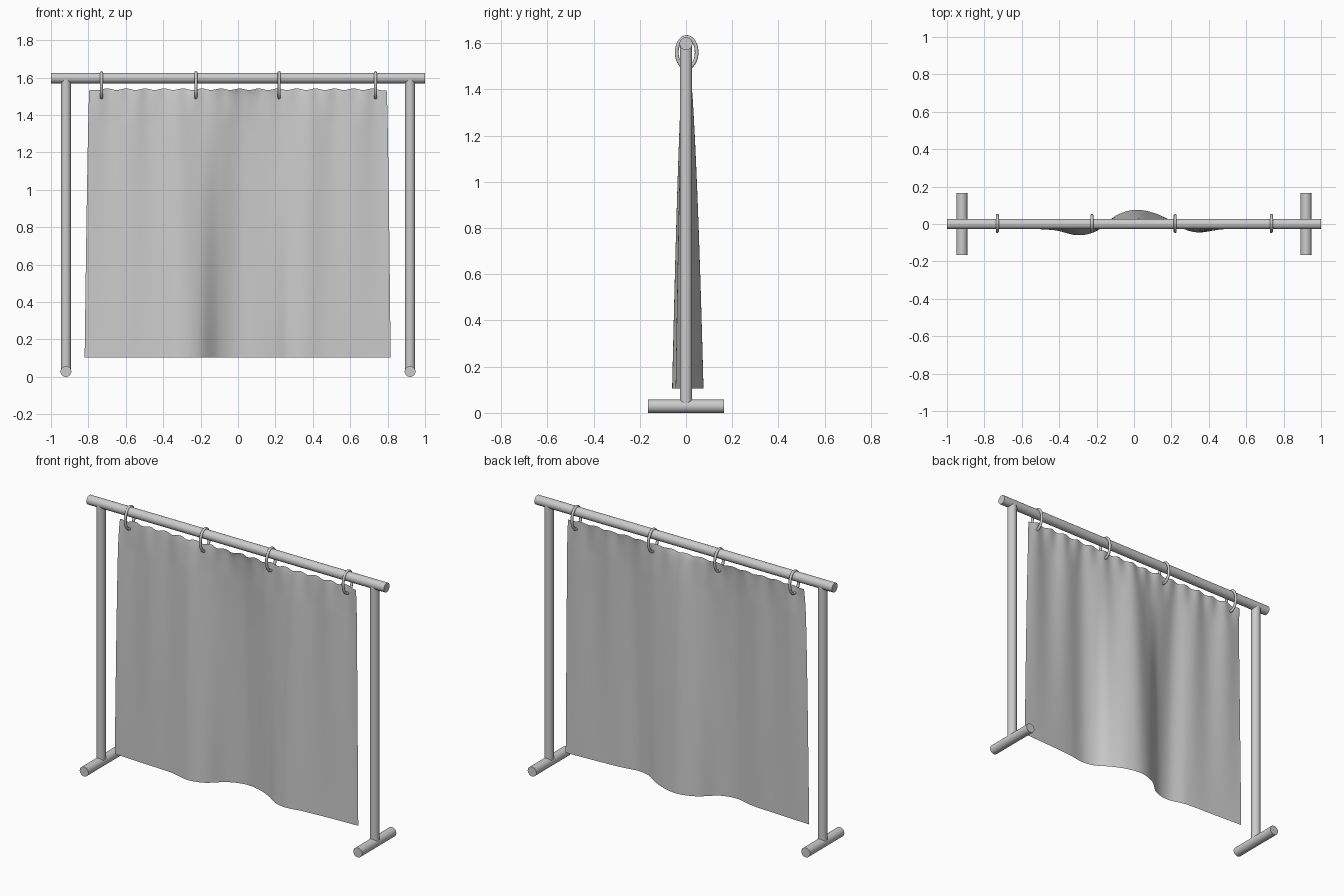
import bpy, bmesh, math
from mathutils import Vector

if "Cube" in bpy.data.objects:
    bpy.data.objects.remove(bpy.data.objects["Cube"])

RAIL_Z = 1.598


def finish(name, bm, smooth_all=False):
    me = bpy.data.meshes.new(name)
    bm.to_mesh(me)
    bm.free()
    ob = bpy.data.objects.new(name, me)
    bpy.context.collection.objects.link(ob)
    bpy.context.view_layer.objects.active = ob
    ob.select_set(True)
    if smooth_all:
        bpy.ops.object.shade_smooth()
    else:
        bpy.ops.object.shade_smooth_by_angle(angle=math.radians(40))
    ob.select_set(False)
    return ob


def bar(name, a, b, r):
    """Round capped bar between two points."""
    a, b = Vector(a), Vector(b)
    bm = bmesh.new()
    bmesh.ops.create_cone(bm, cap_ends=True, segments=32, radius1=r, radius2=r,
                          depth=(b - a).length)
    bm.transform((b - a).to_track_quat('Z', 'Y').to_matrix().to_4x4())
    bmesh.ops.translate(bm, verts=bm.verts, vec=(a + b) / 2)
    return finish(name, bm)


# Frame: top rail, two posts, two feet
bar("top_rail", (-1, 0, RAIL_Z), (1, 0, RAIL_Z), 0.028)
for side, x in (("left", -0.92), ("right", 0.92)):
    bar(side + "_post", (x, 0, 0.03), (x, 0, 1.59), 0.027)
    bar(side + "_foot", (x, -0.165, 0.029), (x, 0.165, 0.029), 0.029)


# Hanging rings: upright ovals around the rail
def ring(name, x, ry=0.043, rz=0.067, r=0.008, n=40, m=12):
    bm = bmesh.new()
    loops = []
    for i in range(n):
        a = 2 * math.pi * i / n
        out = Vector((0, math.cos(a) / ry, math.sin(a) / rz)).normalized()
        c = Vector((x, 0.003 + ry * math.cos(a), 1.56 + rz * math.sin(a)))
        loops.append([bm.verts.new(c + out * r * math.cos(2 * math.pi * j / m)
                                   + Vector((r * math.sin(2 * math.pi * j / m), 0, 0)))
                      for j in range(m)])
    for i in range(n):
        p, q = loops[i], loops[(i + 1) % n]
        for j in range(m):
            k = (j + 1) % m
            bm.faces.new((p[j], q[j], q[k], p[k]))
    bmesh.ops.recalc_face_normals(bm, faces=bm.faces)
    finish(name, bm, True)


for i, x in enumerate((-0.73, -0.225, 0.22, 0.735)):
    ring(f"ring_{i + 1}", x)

# Curtain: hem wave (x, y) fading upward into small gathers
HEM = [(-0.82, -0.012), (-0.6, -0.024), (-0.42, -0.034), (-0.3, -0.06), (-0.2, -0.038),
       (-0.1, 0.042), (0.0, 0.075), (0.1, 0.062), (0.2, 0.018), (0.27, -0.027),
       (0.35, -0.045), (0.46, -0.03), (0.6, -0.02), (0.82, -0.01)]


def hem(x):
    """Smooth cubic through the hem points."""
    x = min(max(x, HEM[0][0]), HEM[-1][0])
    i = max(k for k in range(len(HEM) - 1) if HEM[k][0] <= x)

    def slope(k):
        a, b = HEM[max(k - 1, 0)], HEM[min(k + 1, len(HEM) - 1)]
        return (b[1] - a[1]) / (b[0] - a[0])
    (x0, y0), (x1, y1) = HEM[i], HEM[i + 1]
    h = x1 - x0
    t = (x - x0) / h
    return (y0 * (1 + 2 * t) * (1 - t) ** 2 + h * slope(i) * t * (1 - t) ** 2
            + y1 * t * t * (3 - 2 * t) + h * slope(i + 1) * t * t * (t - 1))


bm = bmesh.new()
NX, NZ = 160, 70
rows = []
for j in range(NZ + 1):
    t = j / NZ
    half = 0.795 + 0.023 * t ** 0.7
    row = []
    for i in range(NX + 1):
        u = 2 * i / NX - 1
        x = u * half
        gather = math.exp(-t * 18)
        y = hem(u * 0.82) * t ** 0.6
        y += 0.008 * math.sin(26 * x + 0.9) * (1 - t) * min(1, t * 6 + 0.3)
        y += 0.005 * math.sin(62 * x) * gather
        z = 1.538 - 1.433 * t
        z += (0.004 * math.sin(62 * x + 1) - 0.008 * abs(u) ** 40) * gather
        row.append(bm.verts.new((x - 0.002 * t, y, z)))
    rows.append(row)
for a, b in zip(rows, rows[1:]):
    for i in range(NX):
        bm.faces.new((a[i], b[i], b[i + 1], a[i + 1]))
finish("curtain", bm, True)
